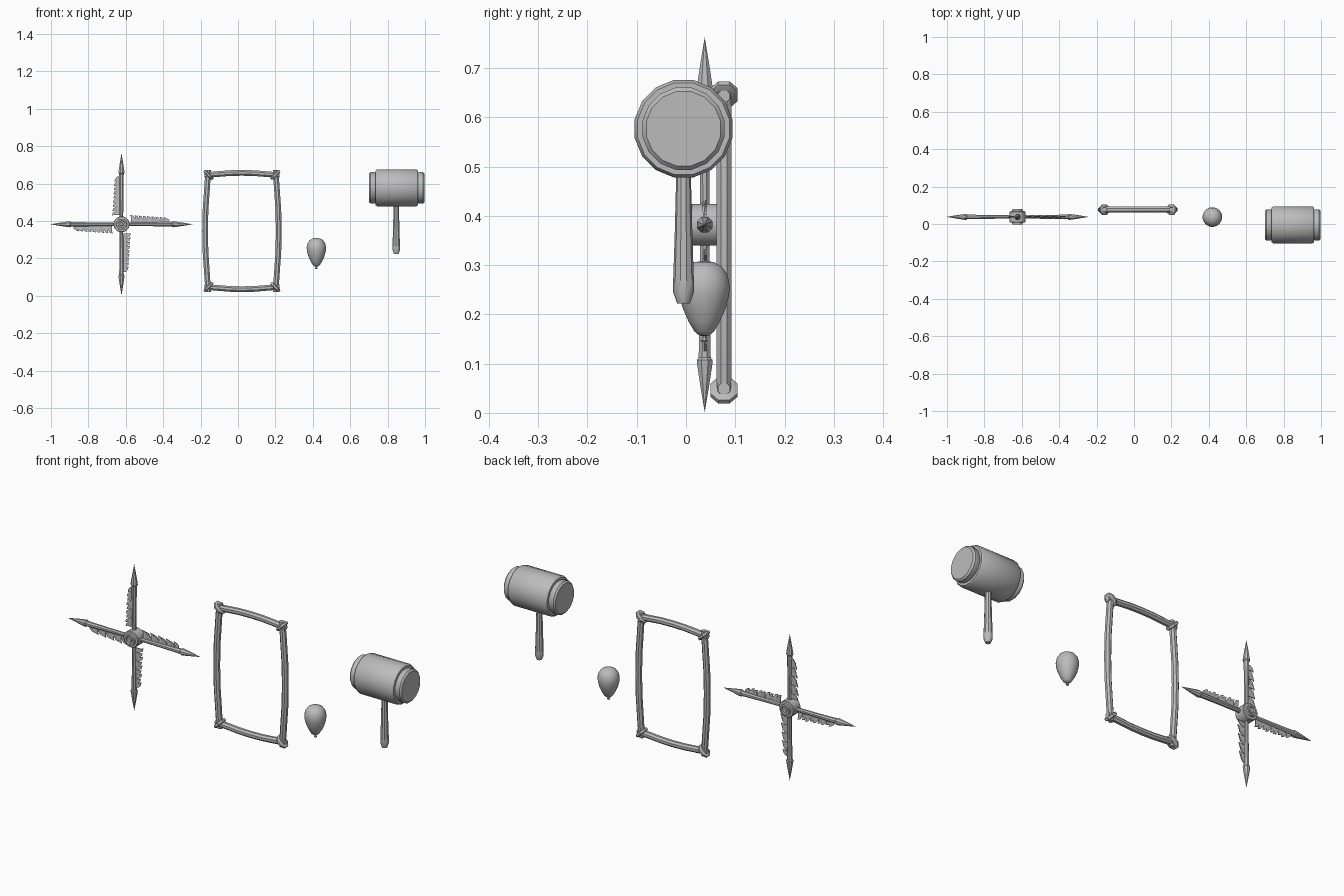
import bpy
import bmesh
import math
from mathutils import Matrix, Vector

if "Cube" in bpy.data.objects:
    bpy.data.objects.remove(bpy.data.objects["Cube"], do_unlink=True)

grey = bpy.data.materials.new("plain_grey")
grey.use_nodes = True
grey.diffuse_color = (0.5, 0.5, 0.5, 1)
grey.node_tree.nodes["Principled BSDF"].inputs["Base Color"].default_value = (0.5, 0.5, 0.5, 1)


def finish(name, bm, matrix=Matrix(), smooth=35):
    bmesh.ops.transform(bm, matrix=matrix, verts=bm.verts)
    bmesh.ops.recalc_face_normals(bm, faces=bm.faces)
    mesh = bpy.data.meshes.new(name)
    bm.to_mesh(mesh)
    bm.free()
    mesh.materials.append(grey)
    obj = bpy.data.objects.new(name, mesh)
    bpy.context.collection.objects.link(obj)
    bpy.ops.object.select_all(action="DESELECT")
    obj.select_set(True)
    bpy.context.view_layer.objects.active = obj
    if smooth:
        bpy.ops.object.shade_smooth_by_angle(angle=math.radians(smooth))
    return obj


def skin(bm, rings):
    """Join rings of points into a closed tube with capped ends."""
    loops = [[bm.verts.new(p) for p in ring] for ring in rings]
    for a, b in zip(loops, loops[1:]):
        for i in range(len(a)):
            j = (i + 1) % len(a)
            bm.faces.new((a[i], a[j], b[j], b[i]))
    bm.faces.new(loops[0][::-1])
    bm.faces.new(loops[-1])


def lathe(name, profile, sides, matrix, smooth=35):
    """Spin (radius, height) pairs around local z."""
    bm = bmesh.new()
    turn = [math.tau * (i + 0.5) / sides for i in range(sides)]
    skin(bm, [[(r * math.cos(t), r * math.sin(t), h) for t in turn] for r, h in profile])
    bmesh.ops.remove_doubles(bm, verts=bm.verts, dist=0.0002)
    return finish(name, bm, matrix, smooth)


def place(x, y, z):
    return Matrix.Translation((x, y, z))


# Four-armed spinner: hub, spear arms and feathered fins
centre = place(-0.623, 0.038, 0.382)
half = [(0.043, 0.026), (0.04, 0.03), (0.029, 0.031), (0.028, 0.041),
        (0.02, 0.041), (0.018, 0.034), (0.01, 0.034), (0.008, 0.038), (0, 0.038)]
hub = [(r, -h) for r, h in reversed(half)] + half
lathe("spinner_hub", hub, 16, centre @ Matrix.Rotation(math.pi / 2, 4, "X"))

for k, side in enumerate(("top", "right", "bottom", "left")):
    arm = centre @ Matrix.Rotation(k * math.pi / 2, 4, "Y")
    lathe(side + "_arm", [(0.01, 0.03), (0.011, 0.15), (0.0135, 0.28)], 8, arm)
    lathe(side + "_spear_tip", [(0.0135, 0.27), (0.0175, 0.275), (0.0165, 0.285),
                                (0.01, 0.325), (0, 0.381)], 8, arm)
    bm = bmesh.new()
    for i in range(9):
        low = 0.05 + 0.0225 * i
        reach = -0.05 + 0.0015 * i
        sway = 0.003 * (-1) ** i
        outline = [(-0.006, low), (reach + 0.01, low), (reach, low - 0.004),
                   (reach + 0.004, low + 0.012), (-0.022, low + 0.026), (-0.006, low + 0.026)]
        skin(bm, [[(x, y + sway * x / reach, z) for x, z in outline] for y in (-0.002, 0.002)])
    finish(side + "_fin", bm, arm, 0)


# Rope-tied frame of four bowed bars
def bowed_bar(name, start, end, bow, radius):
    start, end, bow = Vector(start), Vector(end), Vector(bow)
    along = (end - start).normalized()
    out = bow.normalized()
    depth = along.cross(out)
    bm = bmesh.new()
    rings = []
    for t in (0, 0.08, 0.33, 0.5, 0.67, 0.92, 1):
        c = start.lerp(end, t) + bow * (1 - (2 * t - 1) ** 2)
        r = radius * (0.8 if t in (0, 1) else 1)
        rings.append([c + r * (math.cos(a) * out + math.sin(a) * depth)
                      for a in (math.tau * (i + 0.5) / 8 for i in range(8))])
    skin(bm, rings)
    finish(name, bm)


fx, fy, fz = 0.021, 0.077, 0.346
for s, side in ((1, "left"), (-1, "right")):
    x = fx + s * 0.178
    bowed_bar(side + "_frame_bar", (x, fy, fz - 0.325), (x, fy, fz + 0.325), (s * 0.019, 0, 0), 0.0165)
for s, side in ((1, "top"), (-1, "bottom")):
    z = fz + s * 0.297
    bowed_bar(side + "_frame_bar", (fx - 0.2, fy, z), (fx + 0.2, fy, z), (0, 0, s * 0.014), 0.0165)
for sx in (1, -1):
    for sz in (1, -1):
        knot = place(fx + sx * 0.179, fy, fz + sz * 0.3) @ Matrix.Rotation(-sx * sz * math.pi / 4, 4, "Y")
        knot = knot @ Matrix.Diagonal((1.2, 1, 1, 1))
        lathe("corner_tie", [(0.022, -0.009), (0.03, -0.005), (0.03, 0.005), (0.022, 0.009)], 8, knot)

# Balloon with a small knot
lathe("balloon", [(0, 0.156), (0.01, 0.157), (0.02, 0.165), (0.032, 0.185), (0.044, 0.212),
                  (0.051, 0.238), (0.0525, 0.258), (0.048, 0.28), (0.036, 0.297),
                  (0.02, 0.306), (0, 0.309)], 20, place(0.419, 0.037, 0), 60)
lathe("balloon_knot", [(0.004, 0.159), (0.004, 0.154), (0.008, 0.147), (0.006, 0.144)],
      8, place(0.419, 0.037, 0))

# Mallet: barrel head lying along x, stepped end caps, tapered grip
half = [(0.101, 0.104), (0.095, 0.113), (0.082, 0.113), (0.085, 0.119),
        (0.085, 0.141), (0.077, 0.149)]
head = [(r, -h) for r, h in reversed(half)] + half
lathe("mallet_head", head, 16, place(0.849, -0.005, 0.577) @ Matrix.Rotation(math.pi / 2, 4, "Y"))
lathe("mallet_handle", [(0.013, 0.222), (0.021, 0.245), (0.021, 0.27), (0.018, 0.36),
                        (0.0145, 0.5)], 10, place(0.846, -0.005, 0))
